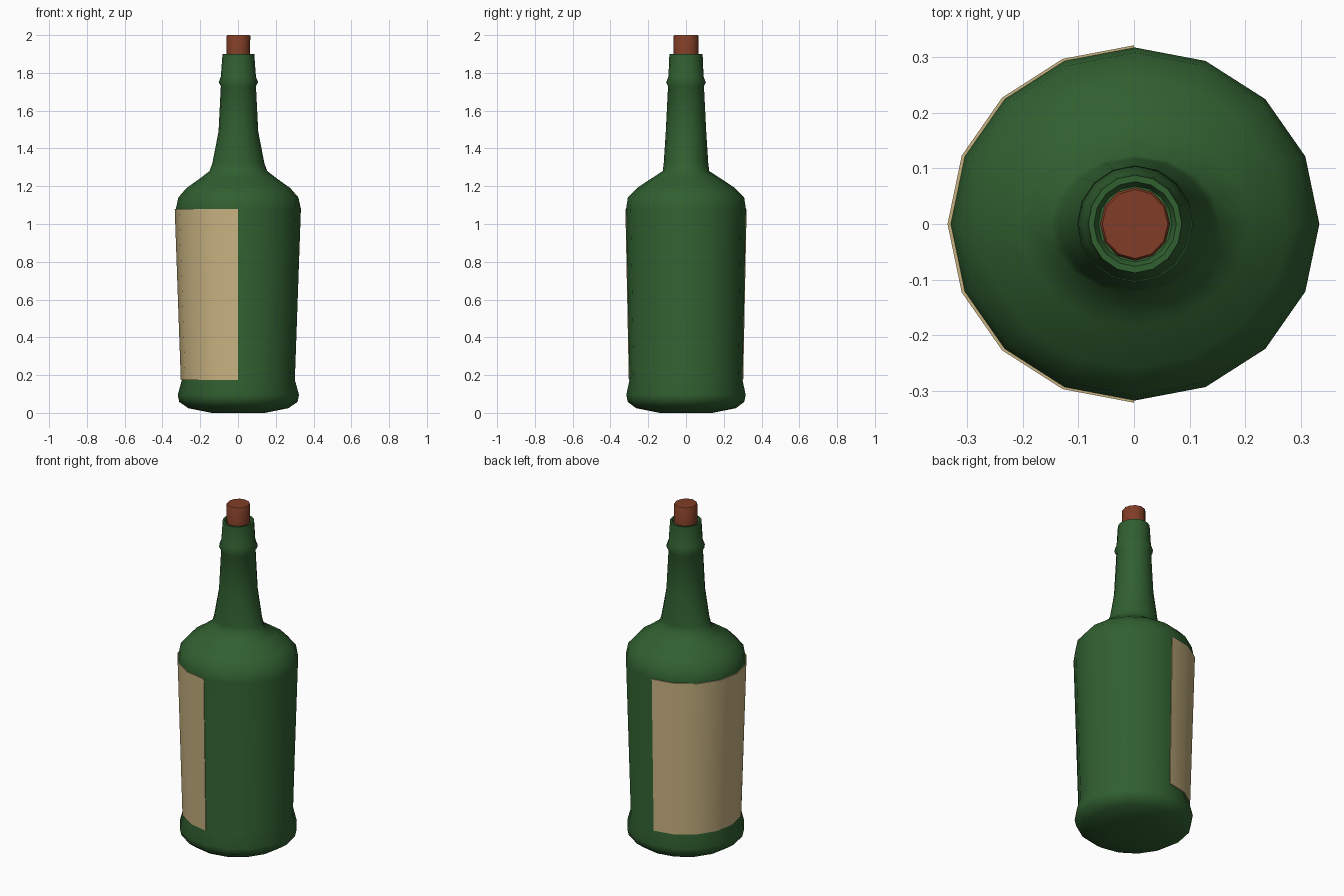
import bpy, math

if "Cube" in bpy.data.objects:
    bpy.data.objects.remove(bpy.data.objects["Cube"])

def material(name, rgb):
    m = bpy.data.materials.new(name)
    m.diffuse_color = (*rgb, 1)
    m.use_nodes = True
    m.node_tree.nodes["Principled BSDF"].inputs["Base Color"].default_value = m.diffuse_color
    return m

GREEN = material("bottle green", (0.03, 0.115, 0.03))
CREAM = material("label cream", (0.58, 0.45, 0.22))
BROWN = material("cork brown", (0.22, 0.048, 0.02))

def lathe(name, profile, sides, mat, angle=40, cx=0.0):
    """Revolve (rx, ry, z) rings into a closed solid."""
    verts, faces = [], []
    for rx, ry, z in profile:
        for i in range(sides):
            a = 2 * math.pi * i / sides
            verts.append((cx + rx * math.cos(a), ry * math.sin(a), z))
    for r in range(len(profile) - 1):
        for i in range(sides):
            j = (i + 1) % sides
            a, b = r * sides, (r + 1) * sides
            faces.append((a + i, a + j, b + j, b + i))
    faces.append(tuple(reversed(range(sides))))
    faces.append(tuple(range(len(verts) - sides, len(verts))))
    return finish(name, verts, faces, mat, angle)

def finish(name, verts, faces, mat, angle):
    me = bpy.data.meshes.new(name)
    me.from_pydata(verts, [], faces)
    me.materials.append(mat)
    ob = bpy.data.objects.new(name, me)
    bpy.context.collection.objects.link(ob)
    bpy.ops.object.select_all(action='DESELECT')
    ob.select_set(True)
    bpy.context.view_layer.objects.active = ob
    bpy.ops.object.shade_smooth_by_angle(angle=math.radians(angle))
    return ob

# Glass bottle: rounded foot, tapered body, shoulder, neck, ring and open lip
LOW, HIGH = (0.299, 0.299, 0.175), (0.331, 0.317, 1.08)
lathe("bottle", [
    (0.14, 0.14, 0.0), (0.265, 0.265, 0.025), (0.313, 0.308, 0.058),
    (0.321, 0.316, 0.095), LOW, HIGH,
    (0.318, 0.308, 1.14), (0.275, 0.26, 1.19), (0.205, 0.185, 1.24),
    (0.153, 0.123, 1.28), (0.138, 0.118, 1.32), (0.105, 0.107, 1.49),
    (0.093, 0.095, 1.73), (0.104, 0.105, 1.75), (0.093, 0.093, 1.78),
    (0.084, 0.088, 1.90), (0.074, 0.076, 1.90), (0.066, 0.068, 1.885),
], 16, GREEN, 60, 0.002)

# Cork stopper
lathe("cork", [(0.062, 0.065, 1.86), (0.063, 0.066, 1.994), (0.059, 0.062, 2.0)],
      12, BROWN, 50, 0.002)

# Label: thin wrap around the half of the body that faces -x
verts, faces = [], []
N, T = 8, 0.004
for i in range(N + 1):
    a = math.pi / 2 + math.pi * i / N
    for (rx, ry, z), t in ((LOW, -T), (LOW, T), (HIGH, T), (HIGH, -T)):
        verts.append(((rx + t) * math.cos(a), (ry + t) * math.sin(a), z))
for i in range(N):
    for k in range(4):
        p, q = i * 4, i * 4 + 4
        n = (k + 1) % 4
        faces.append((p + k, p + n, q + n, q + k)[::-1])
faces += [(0, 1, 2, 3), (N * 4 + 3, N * 4 + 2, N * 4 + 1, N * 4)]
label = finish("label", verts, faces, CREAM, 40)

# Make all label normals point outwards
import bmesh
bm = bmesh.new()
bm.from_mesh(label.data)
bmesh.ops.recalc_face_normals(bm, faces=bm.faces)
bm.to_mesh(label.data)
bm.free()
